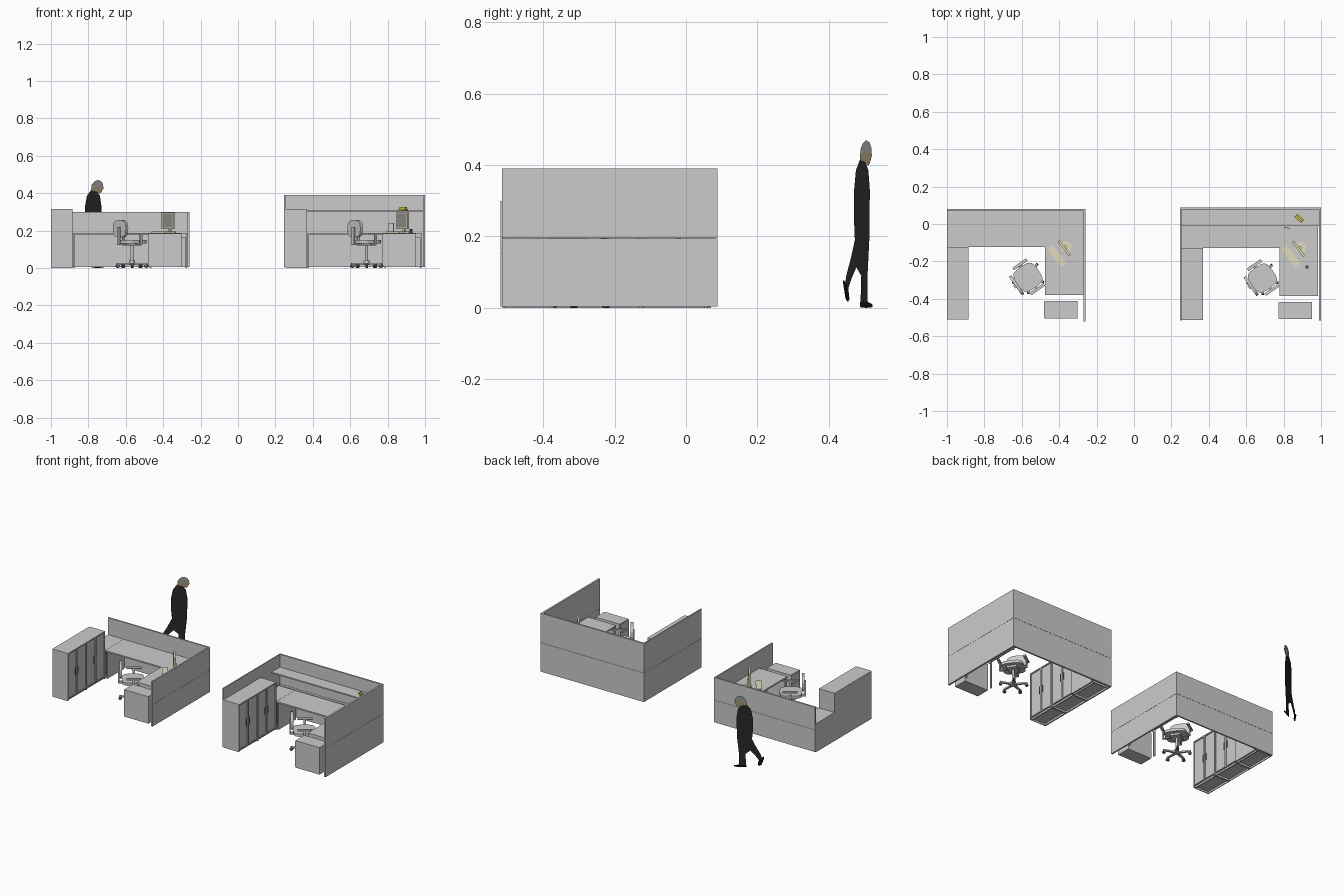
import bpy, bmesh, math
from mathutils import Matrix, Vector

if "Cube" in bpy.data.objects:
    bpy.data.objects.remove(bpy.data.objects["Cube"])


def material(name, rgb):
    m = bpy.data.materials.new(name)
    m.diffuse_color = (*rgb, 1)
    m.use_nodes = True
    m.node_tree.nodes["Principled BSDF"].inputs["Base Color"].default_value = m.diffuse_color
    return m


CREAM = material("cream", (0.75, 0.72, 0.5))
YELLOW = material("yellow", (0.65, 0.6, 0.08))
DARK = material("dark_grey", (0.12, 0.12, 0.12))
SUIT = material("suit", (0.02, 0.02, 0.02))
SHOE = material("shoe", (0.004, 0.004, 0.004))
SKIN = material("skin", (0.35, 0.27, 0.16))
HAIR = material("hair", (0.3, 0.3, 0.29))
I = Matrix.Identity(4)


def add(name, bm, mat=None, xf=I):
    mesh = bpy.data.meshes.new(name)
    bm.to_mesh(mesh)
    bm.free()
    mesh.transform(xf)
    ob = bpy.data.objects.new(name, mesh)
    bpy.context.collection.objects.link(ob)
    if mat:
        mesh.materials.append(mat)
    return ob


def box(name, x0, x1, y0, y1, z0, z1, mat=None, xf=I):
    bm = bmesh.new()
    bmesh.ops.create_cube(bm, size=1)
    for v in bm.verts:
        v.co = Vector(((x0 + x1) / 2 + v.co.x * (x1 - x0),
                       (y0 + y1) / 2 + v.co.y * (y1 - y0),
                       (z0 + z1) / 2 + v.co.z * (z1 - z0)))
    return add(name, bm, mat, xf)


def cyl(name, r, z0, z1, mat=None, xf=I, n=12, r2=None):
    bm = bmesh.new()
    bmesh.ops.create_cone(bm, cap_ends=True, segments=n, radius1=r,
                          radius2=r if r2 is None else r2, depth=z1 - z0)
    bmesh.ops.translate(bm, verts=bm.verts, vec=(0, 0, (z0 + z1) / 2))
    return add(name, bm, mat, xf)


def slab(name, pts, z0, z1, mat=None, xf=I):
    """Extruded outline lying in XY."""
    bm = bmesh.new()
    face = bm.faces.new([bm.verts.new((x, y, z0)) for x, y in pts])
    ext = bmesh.ops.extrude_face_region(bm, geom=[face])
    bmesh.ops.translate(bm, vec=(0, 0, z1 - z0),
                        verts=[g for g in ext["geom"] if isinstance(g, bmesh.types.BMVert)])
    bmesh.ops.recalc_face_normals(bm, faces=bm.faces)
    return add(name, bm, mat, xf)


def rounded(w, d, n=20, p=0.55):
    """Superellipse outline."""
    out = []
    for i in range(n):
        a = 2 * math.pi * i / n
        c, s = math.cos(a), math.sin(a)
        out.append((math.copysign(abs(c) ** p, c) * w / 2, math.copysign(abs(s) ** p, s) * d / 2))
    return out


def place(x, y, deg):
    return Matrix.Translation((x, y, 0)) @ Matrix.Rotation(math.radians(deg), 4, 'Z')


def wall(name, x0, x1, y0, y1, h):
    # two stacked panels with a fine seam
    mid = h * 0.5
    box(name + "_lower", x0, x1, y0, y1, 0.004, mid - 0.0005)
    box(name + "_upper", x0, x1, y0, y1, mid + 0.0005, h)


def cabinet(name, x0, x1, y0, y1, h):
    t = 0.005
    box(name + "_top", x0, x1, y0, y1, h - 0.008, h)
    box(name + "_bottom", x0, x1, y0 + t, y1 - t, 0.012, 0.018)
    box(name + "_back", x0, x0 + t, y0 + t, y1 - t, 0, h - 0.008)
    box(name + "_plinth", x1 - 0.014, x1 - 0.008, y0 + t, y1 - t, 0, 0.012)
    for s, y in (("near", y0), ("far", y1 - t)):
        box(f"{name}_side_{s}", x0, x1, y, y + t, 0, h - 0.008)
    # pair of recessed doors with a centre stile and pulls
    m = (y0 + y1) / 2
    box(name + "_stile", x1 - 0.012, x1 - 0.001, m - 0.006, m + 0.006, 0.018, h - 0.008)
    for s, a, b, p in (("near", y0 + t, m - 0.006, m - 0.016), ("far", m + 0.006, y1 - t, m + 0.012)):
        box(f"{name}_door_{s}", x1 - 0.012, x1 - 0.006, a, b, 0.018, h - 0.008)
        box(f"{name}_pull_{s}", x1 - 0.006, x1 - 0.002, p, p + 0.004, h * 0.45, h * 0.6, DARK)


def chair(tag, xf):
    # five-star base with casters
    for i in range(5):
        r = xf @ Matrix.Rotation(math.radians(72 * i + 20), 4, 'Z')
        slab(f"{tag}_base_leg_{i}", [(0, -0.009), (0.085, -0.005), (0.085, 0.005), (0, 0.009)],
             0.018, 0.027, None, r)
        wheel = r @ Matrix.Translation((0.08, 0, 0.01)) @ Matrix.Rotation(math.pi / 2, 4, 'X')
        cyl(f"{tag}_caster_{i}", 0.01, -0.007, 0.007, DARK, wheel, 10)
    cyl(tag + "_hub", 0.016, 0.015, 0.04, None, xf)
    cyl(tag + "_post", 0.008, 0.04, 0.125, None, xf)
    box(tag + "_seat_plate", -0.04, 0.04, -0.03, 0.03, 0.12, 0.132, None, xf)
    slab(tag + "_seat", rounded(0.135, 0.135), 0.132, 0.15, None, xf)
    # back cushion on a bent strut
    box(tag + "_strut_low", -0.09, -0.03, -0.01, 0.01, 0.122, 0.13, None, xf)
    box(tag + "_strut_up", -0.09, -0.082, -0.01, 0.01, 0.122, 0.22, None, xf)
    up = xf @ Matrix.Translation((-0.082, 0, 0.21)) @ Matrix.Rotation(math.pi / 2, 4, 'Y')
    slab(tag + "_backrest", rounded(0.092, 0.12, 20, 0.65), 0, 0.016, None, up)
    for s in (-1, 1):
        box(f"{tag}_arm_bar_{s}", -0.005, 0.01, s * 0.08 - 0.04 * (s > 0), s * 0.08 + 0.04 * (s < 0),
            0.125, 0.131, None, xf)
        box(f"{tag}_arm_post_{s}", -0.005, 0.01, s * 0.081 - 0.004, s * 0.081 + 0.004, 0.125, 0.178, None, xf)
        box(f"{tag}_arm_pad_{s}", -0.04, 0.05, s * 0.081 - 0.008, s * 0.081 + 0.008, 0.178, 0.186, None, xf)


def workstation(tag, dx, dy):
    X = lambda v: v + dx
    Y = lambda v: v + dy
    T = 0.188
    # two tall cabinets and one low one in the corner
    for i, h in enumerate((0.315, 0.315, T)):
        cabinet(f"{tag}_cabinet_{i}", X(-1), X(-0.885), Y(-0.51 + 0.1935 * i), Y(-0.51 + 0.1935 * (i + 1)), h)
    # L-shaped desk
    slab(tag + "_desk_top", [(X(a), Y(b)) for a, b in ((-0.884, 0.07), (-0.884, -0.123), (-0.475, -0.123),
         (-0.475, -0.38), (-0.271, -0.38), (-0.271, 0.07))], T - 0.009, T)
    box(tag + "_desk_end", X(-0.882), X(-0.874), Y(-0.115), Y(0.065), 0, T - 0.009)
    for i, (a, b) in enumerate(((-0.472, -0.376), (-0.282, -0.376), (-0.282, 0.055))):
        box(f"{tag}_desk_leg_{i}", X(a), X(a + 0.009), Y(b), Y(b + 0.009), 0, T - 0.009)
    box(tag + "_desk_rail", X(-0.463), X(-0.282), Y(-0.374), Y(-0.37), T - 0.025, T - 0.009)
    # drawer pedestal
    px0, px1 = X(-0.478), X(-0.302)
    box(tag + "_pedestal", px0, px1, Y(-0.505), Y(-0.412), 0.006, T - 0.004)
    for i in range(3):
        z = 0.012 + i * 0.057
        box(f"{tag}_drawer_{i}", px0 - 0.004, px0, Y(-0.502), Y(-0.415), z, z + 0.054)
    # flat monitor on a round foot, turned to the chair
    m = place(X(-0.372), Y(-0.128), 217)
    cyl(tag + "_monitor_foot", 0.03, T, T + 0.006, CREAM, m @ Matrix.Translation((-0.012, 0, 0)), 16)
    box(tag + "_monitor_neck", -0.014, -0.004, -0.01, 0.01, T, 0.24, CREAM, m)
    box(tag + "_monitor_case", -0.004, 0.008, -0.05, 0.05, 0.207, 0.297, CREAM, m)
    box(tag + "_monitor_screen", 0.008, 0.0085, -0.043, 0.043, 0.216, 0.29, HAIR, m)
    k = place(X(-0.412), Y(-0.172), 217)
    box(tag + "_keyboard", -0.018, 0.018, -0.06, 0.06, T, T + 0.006, CREAM, k)
    chair(tag + "_chair", place(X(-0.567), Y(-0.285), 35))


workstation("left", 0, 0)
workstation("right", 1.254, -0.004)

# partition walls
wall("left_back_wall", -1, -0.26, 0.07, 0.08, 0.30)
wall("left_side_wall", -0.27, -0.26, -0.52, 0.07, 0.30)
wall("right_back_wall", 0.246, 1, 0.077, 0.088, 0.39)
wall("right_side_wall", 0.988, 1, -0.515, 0.077, 0.39)
wall("right_inner_wall", 0.246, 0.253, -0.515, 0.077, 0.39)

# overhead shelf and small desk items
box("shelf", 0.253, 0.988, -0.01, 0.077, 0.298, 0.306)
ph = place(0.883, 0.03, -40)
box("phone_body", -0.024, 0.024, -0.012, 0.012, 0.306, 0.316, YELLOW, ph)
box("phone_handset", -0.022, 0.022, -0.005, 0.005, 0.316, 0.325, YELLOW, ph)
box("photo_frame", -0.016, 0.016, -0.002, 0.002, 0.19, 0.24, None, place(0.817, -0.02, -15))
cyl("cup", 0.009, 0.188, 0.207, DARK, place(0.925, -0.23, 0), 10)


# flat cut-out walking figure standing on a slanted plane
def cutout(name, pts, mat, off=0.0):
    bm = bmesh.new()
    bm.faces.new([bm.verts.new((-0.775 + 2 * (y - 0.4925) + off, y - off * 2, z)) for y, z in pts])
    bmesh.ops.triangulate(bm, faces=bm.faces)
    add(name, bm, mat)


cutout("figure_suit", [
    (0.487, 0.415), (0.476, 0.385), (0.471, 0.33), (0.471, 0.24), (0.473, 0.19), (0.462, 0.14),
    (0.449, 0.09), (0.445, 0.06), (0.455, 0.055), (0.465, 0.085), (0.48, 0.12), (0.49, 0.165),
    (0.491, 0.09), (0.489, 0.016), (0.508, 0.016), (0.509, 0.1), (0.514, 0.2), (0.515, 0.33),
    (0.511, 0.385), (0.503, 0.408)], SUIT)
cutout("figure_front_shoe", [(0.488, 0.017), (0.488, 0.002), (0.505, 0), (0.522, 0.002), (0.522, 0.01), (0.508, 0.018)], SHOE)
cutout("figure_rear_shoe", [(0.445, 0.066), (0.441, 0.08), (0.44, 0.07), (0.447, 0.025), (0.454, 0.016), (0.458, 0.025), (0.454, 0.06)], SHOE)
cutout("figure_hair", [(0.487, 0.413), (0.489, 0.445), (0.496, 0.462), (0.505, 0.47), (0.514, 0.464),
                       (0.519, 0.45), (0.519, 0.44), (0.495, 0.43)], HAIR)
cutout("figure_face", [(0.487, 0.413), (0.495, 0.43), (0.519, 0.44), (0.521, 0.428), (0.515, 0.405),
                       (0.51, 0.398), (0.503, 0.405)], SKIN)
